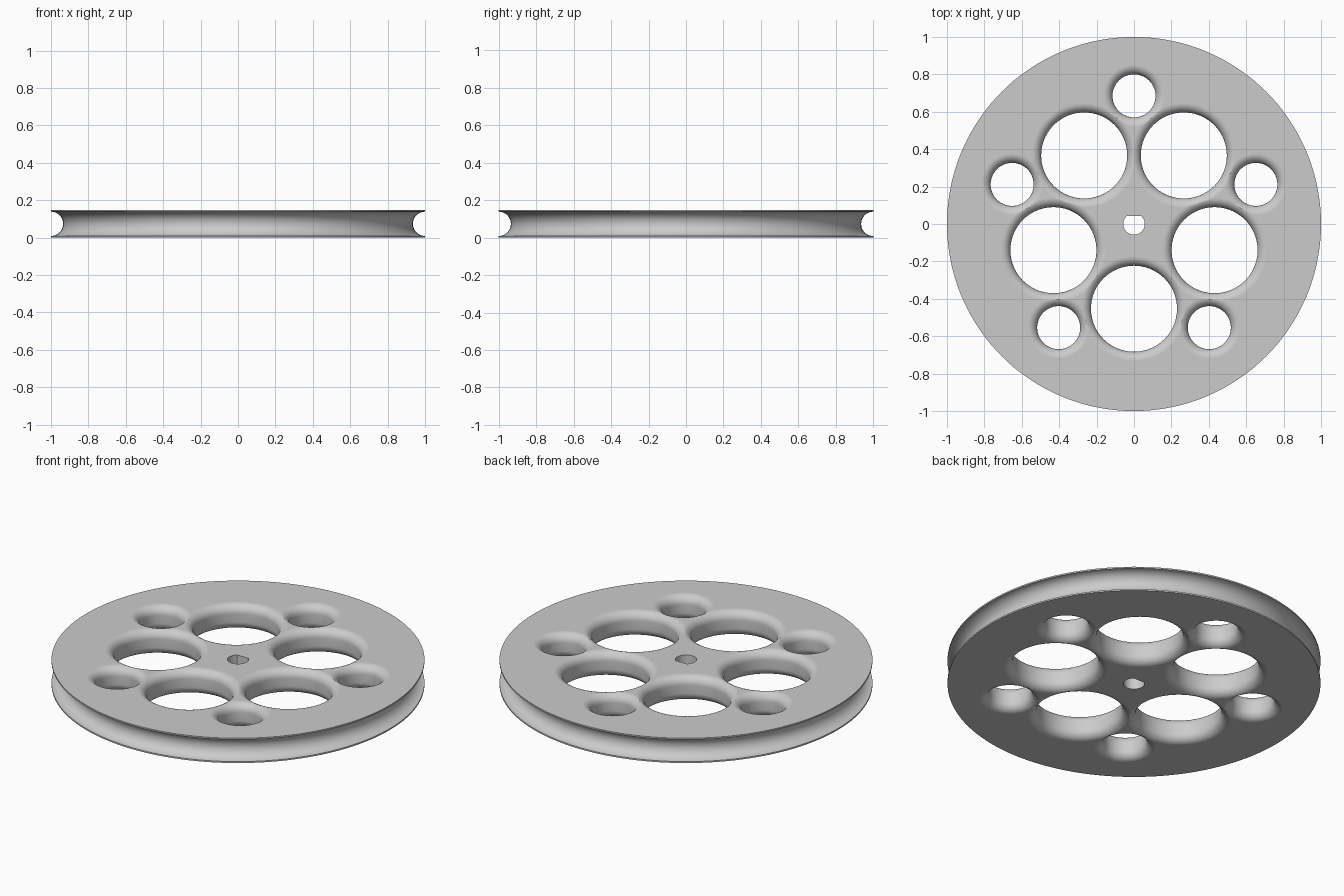
import bpy, bmesh
from math import sin, cos, pi, radians, asin

if "Cube" in bpy.data.objects:
    bpy.data.objects.remove(bpy.data.objects["Cube"], do_unlink=True)

HEIGHT = 0.147
MID = HEIGHT / 2
GROOVE = 0.065
FILLET = 0.05

grey = bpy.data.materials.new("light grey")
grey.use_nodes = True
grey.diffuse_color = (0.6, 0.6, 0.6, 1)
grey.node_tree.nodes["Principled BSDF"].inputs["Base Color"].default_value = (0.6, 0.6, 0.6, 1)


def add_object(name, bm, location=(0, 0, 0)):
    bmesh.ops.recalc_face_normals(bm, faces=bm.faces)
    mesh = bpy.data.meshes.new(name)
    bm.to_mesh(mesh)
    bm.free()
    mesh.materials.append(grey)
    obj = bpy.data.objects.new(name, mesh)
    obj.location = location
    bpy.context.collection.objects.link(obj)
    return obj


def lathe(name, profile, steps, location=(0, 0, 0)):
    """Turn an open (radius, z) profile about z and cap both ends."""
    bm = bmesh.new()
    rings = [[bm.verts.new((r * cos(2 * pi * i / steps), r * sin(2 * pi * i / steps), z))
              for i in range(steps)] for r, z in profile]
    for low, high in zip(rings, rings[1:]):
        for i in range(steps):
            j = (i + 1) % steps
            bm.faces.new((low[i], low[j], high[j], high[i]))
    bm.faces.new(rings[0])
    bm.faces.new(rings[-1])
    return add_object(name, bm, location)


def hole_cutter(radius, distance, angle):
    """Round hole with rounded-over edges on both faces."""
    lift = 0.0002
    upper = []
    for i in range(11):
        a = pi / 2 * i / 10
        upper.append((radius + FILLET * (1 - cos(a)),
                      HEIGHT - FILLET + lift + FILLET * sin(a)))
    upper.append((radius + FILLET, HEIGHT + 0.1))
    lower = [(r, HEIGHT - z) for r, z in reversed(upper)]
    return lathe("hole_cutter", lower + upper, 72,
                 (distance * cos(angle), distance * sin(angle), 0))


def shaft_cutter(radius, flat):
    """Round shaft hole with one flat side."""
    a = asin(flat / radius)
    bm = bmesh.new()
    count = 40
    ring = []
    for i in range(count + 1):
        t = pi - a + (pi + 2 * a) * i / count
        ring.append(bm.verts.new((radius * cos(t), radius * sin(t), -0.1)))
    face = bm.faces.new(ring)
    moved = bmesh.ops.extrude_face_region(bm, geom=[face])["geom"]
    bmesh.ops.translate(bm, vec=(0, 0, HEIGHT + 0.2),
                        verts=[v for v in moved if isinstance(v, bmesh.types.BMVert)])
    return add_object("shaft_cutter", bm)


# Wheel disc with a half-round groove in its rim
profile = [(1, 0)]
for i in range(21):
    a = -pi / 2 + pi * i / 20
    profile.append((1 - GROOVE * cos(a), MID + GROOVE * sin(a)))
profile.append((1, HEIGHT))
wheel = lathe("pulley_wheel", profile, 144)

# Five large holes, five small holes and the shaft hole
cutters = [shaft_cutter(0.057, 0.044)]
for k in range(5):
    turn = radians(72 * k)
    cutters.append(hole_cutter(0.23, 0.453, turn - pi / 2))
    cutters.append(hole_cutter(0.115, 0.685, turn + pi / 2))

bpy.ops.object.select_all(action='DESELECT')
wheel.select_set(True)
bpy.context.view_layer.objects.active = wheel
for cutter in cutters:
    cutter.hide_render = True
    mod = wheel.modifiers.new("cut", 'BOOLEAN')
    mod.operation = 'DIFFERENCE'
    mod.solver = 'EXACT'
    mod.object = cutter
    bpy.ops.object.modifier_apply(modifier=mod.name)
    bpy.data.objects.remove(cutter, do_unlink=True)

# Smooth walls, flat faces above and below
bpy.ops.object.shade_smooth_by_angle(angle=radians(35))
for face in wheel.data.polygons:
    if abs(face.normal.z) > 0.9999:
        face.use_smooth = False
